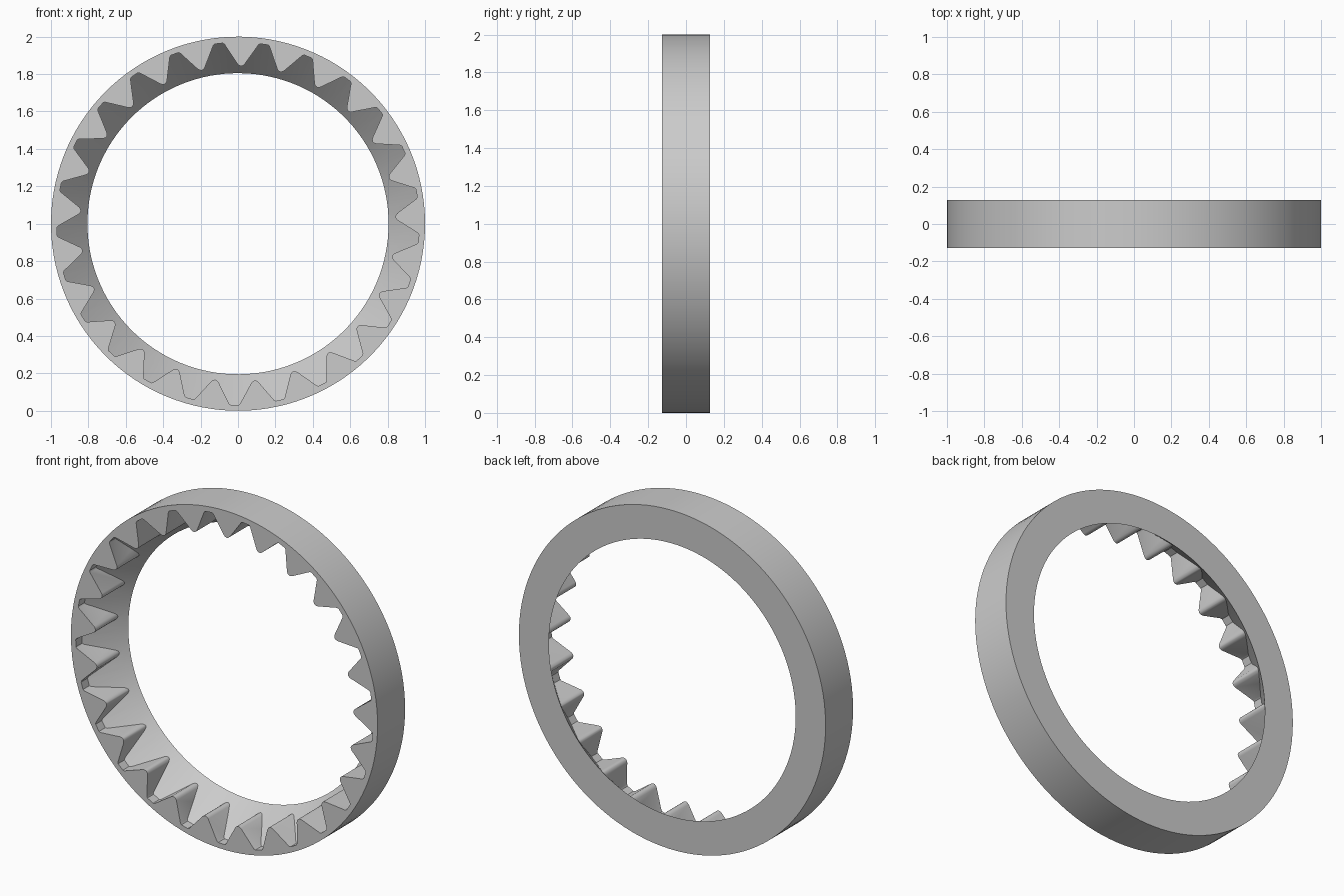
import bpy, bmesh
from math import sin, cos, pi, radians, tau

SEGMENTS = 125
TEETH = 25
HALF = 0.128                      # half of the ring depth
ROOT_R, TIP_R, BACK_R = 0.969, 0.843, 0.805

if "Cube" in bpy.data.objects:
    bpy.data.objects.remove(bpy.data.objects["Cube"], do_unlink=True)

grey = bpy.data.materials.new("plain grey")
grey.use_nodes = True
grey.diffuse_color = (0.6, 0.6, 0.6, 1)
grey.node_tree.nodes["Principled BSDF"].inputs["Base Color"].default_value = (0.6, 0.6, 0.6, 1)


def loft(name, front, back):
    """Solid between two (y, outline) rings; an outline is a list of (radius, angle)."""
    bm = bmesh.new()
    rings = [[bm.verts.new((r * cos(a), y, 1 + r * sin(a))) for r, a in outline]
             for y, outline in (front, back)]
    bm.faces.new(rings[0])
    bm.faces.new(rings[1][::-1])
    n = len(rings[0])
    for i in range(n):
        j = (i + 1) % n
        bm.faces.new((rings[0][i], rings[1][i], rings[1][j], rings[0][j]))
    bmesh.ops.recalc_face_normals(bm, faces=bm.faces)
    mesh = bpy.data.meshes.new(name)
    bm.to_mesh(mesh)
    bm.free()
    mesh.materials.append(grey)
    obj = bpy.data.objects.new(name, mesh)
    bpy.context.collection.objects.link(obj)
    return obj


def circle(r):
    return [(r, tau * i / SEGMENTS) for i in range(SEGMENTS)]


def combine(target, tool, operation):
    mod = target.modifiers.new(operation.lower(), "BOOLEAN")
    mod.operation, mod.object, mod.solver = operation, tool, "EXACT"
    bpy.context.view_layer.objects.active = target
    bpy.ops.object.modifier_apply(modifier=mod.name)
    bpy.data.objects.remove(tool, do_unlink=True)


# Toothed opening: one gap outline with softened tips and roots, repeated round
half_gap = [(ROOT_R, 1.25), (ROOT_R - 0.006, 1.75),
            (TIP_R + 0.010, 5.95), (TIP_R + 0.003, 6.5), (TIP_R, 7.05)]
gap = [(r, -a) for r, a in half_gap[::-1]] + half_gap
outline = [(r, radians(268.9 + a) + tau * k / TEETH) for k in range(TEETH) for r, a in gap]
opening = loft("opening_cutter", (-0.3, outline), (0.3, outline))

# Tapered bore that limits how deep the tooth gaps run
slope = (ROOT_R - BACK_R) / (HALF + 0.07)
bore = loft("bore_cutter",
            (-0.2, circle(BACK_R + slope * (HALF + 0.2))),
            (0.2, circle(BACK_R - slope * (0.2 - HALF))))
combine(opening, bore, "INTERSECT")

# Ring body
ring = loft("toothed_ring", (-HALF, circle(1)), (HALF, circle(1)))
combine(ring, opening, "DIFFERENCE")

bpy.ops.object.select_all(action="DESELECT")
ring.select_set(True)
bpy.context.view_layer.objects.active = ring
bpy.ops.object.shade_smooth_by_angle(angle=radians(28))
